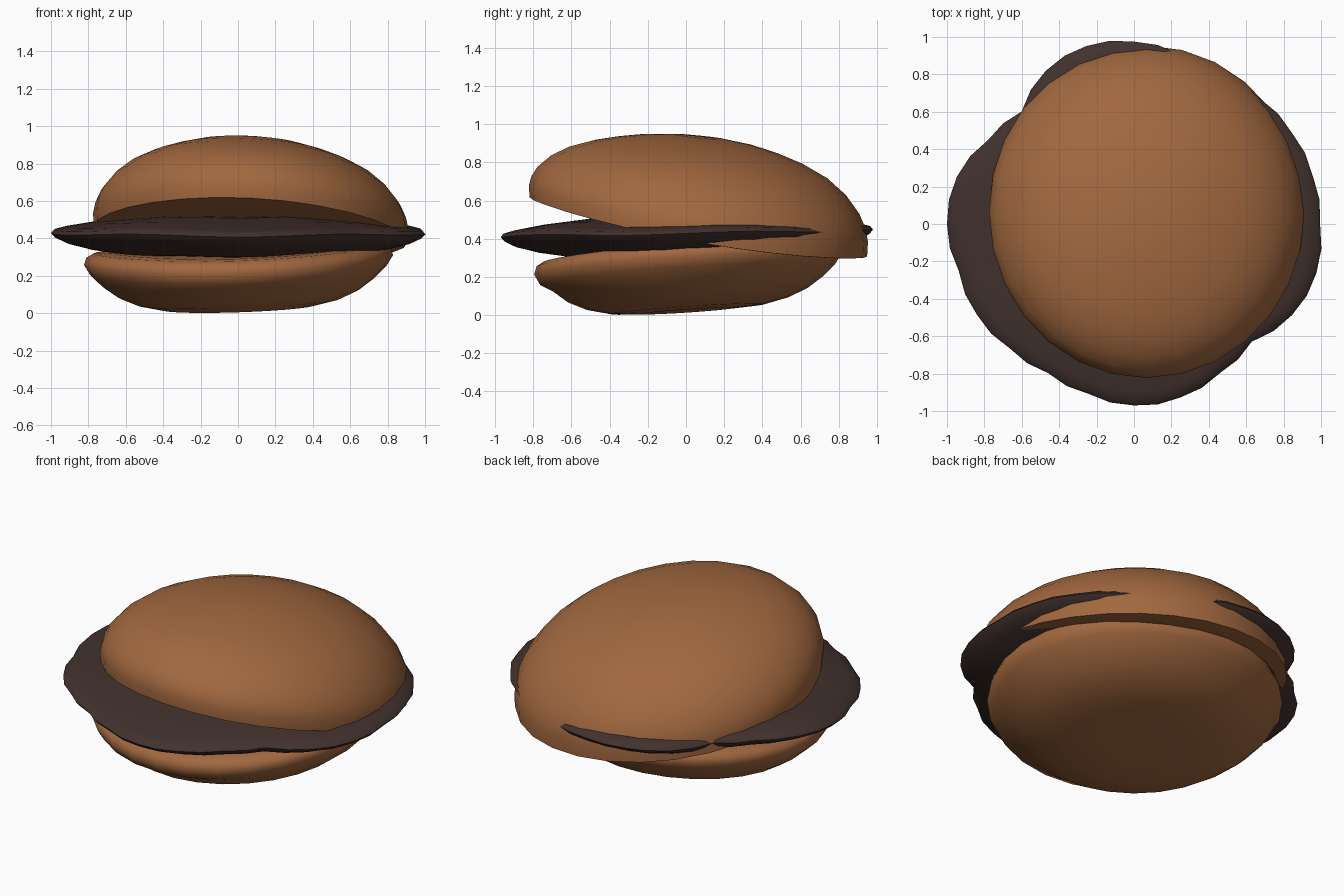
import bpy, bmesh, math

if "Cube" in bpy.data.objects:
    bpy.data.objects.remove(bpy.data.objects["Cube"])


def material(name, rgb):
    m = bpy.data.materials.new(name)
    m.diffuse_color = (*rgb, 1)
    m.use_nodes = True
    m.node_tree.nodes["Principled BSDF"].inputs["Base Color"].default_value = m.diffuse_color
    return m


BREAD = material("toasted brown", (0.36, 0.138, 0.05))
MEAT = material("dark brown", (0.053, 0.031, 0.026))


def rings(name, profile, segments, place, mat):
    """Loft a closed shell: profile runs (scale, height) from the top pole to the bottom pole."""
    bm = bmesh.new()
    top = bm.verts.new(place(0, 0, profile[0][1]))
    bottom = bm.verts.new(place(0, 0, profile[-1][1]))
    loops = [[bm.verts.new(place(s, 2 * math.pi * i / segments, h)) for i in range(segments)]
             for s, h in profile[1:-1]]
    for i in range(segments):
        j = (i + 1) % segments
        bm.faces.new((top, loops[0][i], loops[0][j]))
        bm.faces.new((bottom, loops[-1][j], loops[-1][i]))
        for a, b in zip(loops, loops[1:]):
            bm.faces.new((a[i], b[i], b[j], a[j]))
    bmesh.ops.recalc_face_normals(bm, faces=bm.faces)
    mesh = bpy.data.meshes.new(name)
    bm.to_mesh(mesh)
    bm.free()
    obj = bpy.data.objects.new(name, mesh)
    bpy.context.collection.objects.link(obj)
    mesh.materials.append(mat)
    bpy.ops.object.select_all(action='DESELECT')
    obj.select_set(True)
    bpy.context.view_layer.objects.active = obj
    bpy.ops.object.shade_smooth_by_angle(angle=math.radians(50))
    return obj


# Top bun: dome on a tilted, slightly curved rim, opening towards the front
def place_top(s, a, h):
    x = 0.068 + 0.843 * s * math.cos(a)
    y = 0.065 + 0.888 * s * math.sin(a)
    rim = 0.447 - 0.05 * x - 0.18 * y + 0.05 * y * y
    return x, y, rim + h * (1 + 0.13 * s * math.sin(a))


rings("top_bun", [(0, .505), (.15, .502), (.32, .482), (.48, .447), (.62, .405), (.76, .345),
                  (.87, .27), (.95, .185), (.985, .12), (1, .06), (.995, -.01), (.97, -.012),
                  (.8, .0), (.4, .0), (0, .0)], 28, place_top, BREAD)


# Bottom bun: shallow bowl, tilted up to the right and back, dipping at the front
def place_bottom(s, a, h):
    x = 0.003 + 0.826 * s * math.cos(a)
    y = 0.01 + 0.805 * s * math.sin(a)
    rim = 0.314 + 0.033 * x + 0.045 * y
    if h > -0.1:
        rim -= 0.035 * max(0, -math.sin(a)) ** 2 * s
    return x, y, max(0.0, rim + h * (1 - 0.06 * s * math.sin(a)))


rings("bottom_bun", [(0, .02), (.6, .03), (.85, .035), (.94, .03), (.985, .01), (1, -.03),
                     (.96, -.085), (.88, -.15), (.78, -.21), (.66, -.253), (.5, -.283),
                     (.3, -.293), (0, -.287)], 28, place_bottom, BREAD)

# Patty: thin lens with an uneven edge, radius given every 15 degrees
EDGE = [.995, .99, .975, .95, .93, .94, .975, .985, .945, .85, .9, .98,
        1, .97, .97, .94, .92, .94, .97, .96, .92, .89, .975, 1.01]


def place_patty(s, a, h):
    t = a / math.radians(15)
    i = int(t + 1e-6)
    r = EDGE[i % 24] + (EDGE[(i + 1) % 24] - EDGE[i % 24]) * (t - i)
    if t - i > 0.25:
        r += 0.008  # round the outline between the listed points
    r = s * (0.94 + (r - 0.94) * s)
    x, y = r * math.cos(a), r * math.sin(a)
    return x, y, h + 0.015 * y + 0.006 * s * math.sin(5 * a)


rings("patty", [(0, .525), (.5, .518), (.78, .488), (.93, .462), (.985, .447), (1, .428),
                (.98, .405), (.92, .375), (.8, .343), (.6, .312), (.35, .3), (0, .297)],
      48, place_patty, MEAT)
